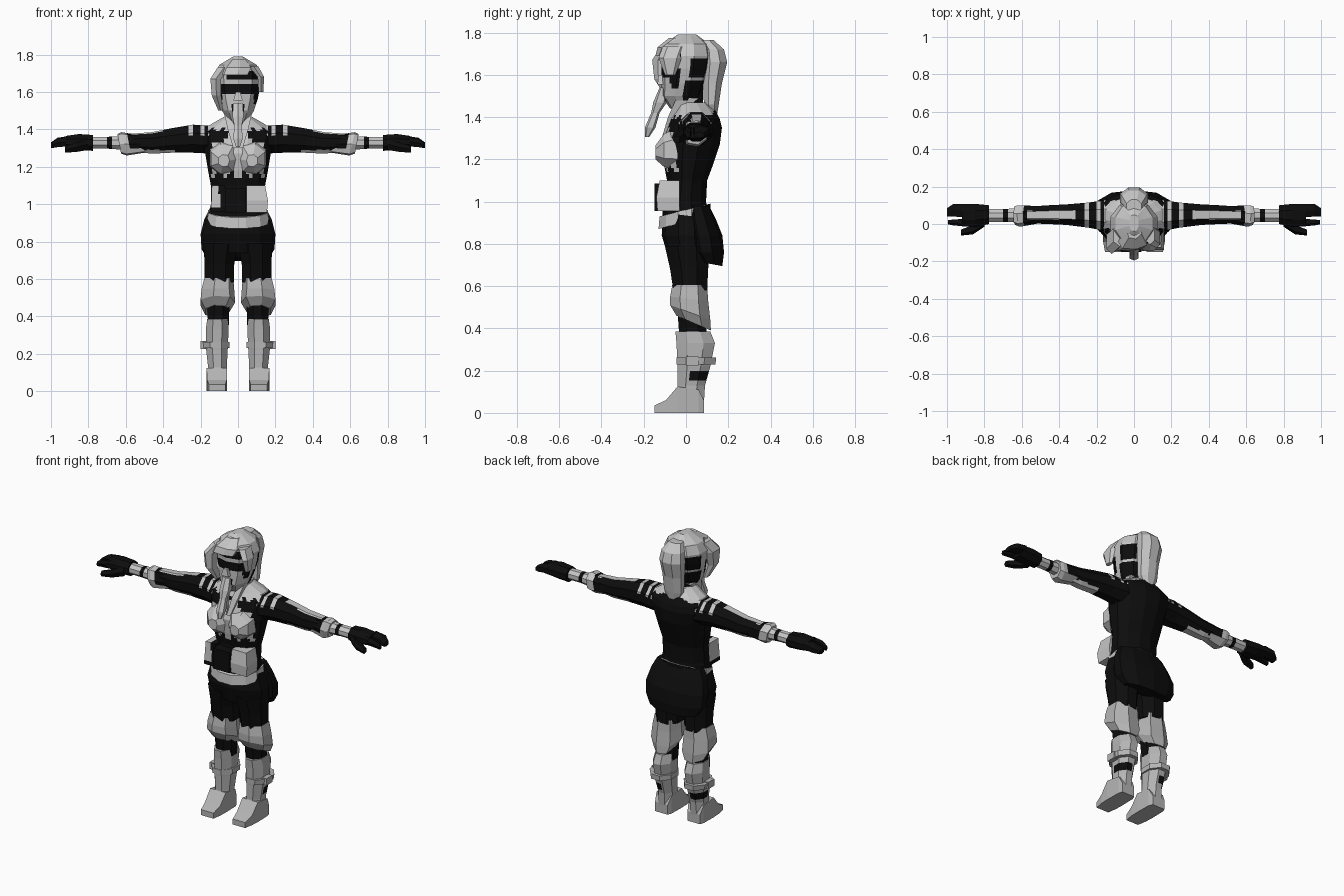
import bpy, bmesh, math


def material(name, v):
    m = bpy.data.materials.new(name)
    m.diffuse_color = (v, v, v, 1)
    return m


MATS = [material("black cloth", 0.004), material("light grey", 0.56), material("mid grey", 0.46)]
BLACK, LIGHT, MID = 0, 1, 2


def loft(name, axis, rings, n=8, color=BLACK, mirror=False, cuts=0, rule=None):
    """Rings are (t, a0, a1, b0, b1[, tilt]): position on the axis, then bounds on the other two axes."""
    bm = bmesh.new()
    loops = []
    k = 1 / math.cos(math.pi / n)
    for r in rings:
        t, a0, a1, b0, b1 = r[:5]
        tilt = r[5] if len(r) > 5 else 0
        loop = []
        for i in range(n):
            th = 2 * math.pi * (i + 0.5) / n
            ca = max(-1, min(1, math.cos(th) * k))
            cb = max(-1, min(1, math.sin(th) * k))
            a = (a0 + a1) / 2 + (a1 - a0) / 2 * ca
            b = (b0 + b1) / 2 + (b1 - b0) / 2 * cb
            u = t + tilt * cb
            loop.append(bm.verts.new({'z': (a, b, u), 'x': (u, a, b), 'y': (a, u, b)}[axis]))
        loops.append(loop)
    for p, q in zip(loops, loops[1:]):
        for i in range(n):
            j = (i + 1) % n
            bm.faces.new((p[i], p[j], q[j], q[i]))
    bm.faces.new(loops[0])
    bm.faces.new(loops[-1])
    if cuts:
        bmesh.ops.subdivide_edges(bm, edges=bm.edges[:], cuts=cuts, use_grid_fill=True)
    bmesh.ops.recalc_face_normals(bm, faces=bm.faces[:])
    for f in bm.faces:
        f.material_index = rule(f.calc_center_median()) if rule else color
    me = bpy.data.meshes.new(name)
    bm.to_mesh(me)
    bm.free()
    for m in MATS:
        me.materials.append(m)
    ob = bpy.data.objects.new(name, me)
    bpy.context.collection.objects.link(ob)
    if mirror:
        ob.modifiers.new("mirror", 'MIRROR').use_mirror_merge = False
    return ob


def zigzag(v, period):
    """Triangle wave, 0 at multiples of the period and 1 halfway between."""
    f = (v / period) % 1
    return 1 - abs(2 * f - 1)


# --- torso: pale jagged chest and shoulder yoke on a black suit
def torso_rule(c):
    x, y, z = abs(c.x), c.y, c.z
    if z > 1.375 and y < 0.13:
        return LIGHT if z > 1.385 + 0.03 * zigzag(x + y, 0.07) else BLACK
    if y < -0.03 and x < 0.14 and z > 1.13 + 0.06 * zigzag(x, 0.07):
        return BLACK if x > 0.065 and z > 1.325 else LIGHT
    return BLACK


loft("torso", 'z', [
    (0.90, -.165, .165, -.11, .11), (1.00, -.145, .145, -.10, .095),
    (1.10, -.145, .145, -.09, .10), (1.18, -.16, .16, -.105, .13),
    (1.27, -.175, .175, -.115, .16), (1.35, -.20, .20, -.085, .17),
    (1.39, -.20, .20, -.07, .16), (1.43, -.14, .14, -.05, .14),
    (1.47, -.07, .07, -.04, .10)], n=12, cuts=3, rule=torso_rule)
loft("bust", 'y', [(-.04, .0, .15, 1.15, 1.35), (-.105, .005, .145, 1.165, 1.32),
                   (-.145, .045, .105, 1.20, 1.265)], n=7, color=LIGHT, mirror=True)
loft("neck", 'z', [(1.42, -.06, .06, -.05, .08), (1.56, -.055, .055, -.05, .08)], n=8)
# open collar running down to the breastbone
loft("collar", 'z', [(1.30, .0, .025, -.115, -.09), (1.40, .015, .055, -.085, -.04),
                     (1.49, .04, .075, -.045, .06)], n=4, color=LIGHT, mirror=True)

# --- waist: buckle, pouches, sagging belt
loft("buckle", 'z', [(.955, -.07, .04, -.15, -.05), (1.085, -.07, .04, -.15, -.05)], n=4)
loft("right_pouch", 'z', [(.955, .045, .155, -.135, -.03), (1.02, .045, .16, -.14, -.03),
                          (1.10, .045, .145, -.125, -.03)], n=4, color=LIGHT)
loft("left_pouch", 'z', [(.96, -.145, -.07, -.135, -.03), (1.10, -.14, -.07, -.125, -.03)], n=4, cuts=5,
     rule=lambda c: BLACK if c.x > -.10 or c.z < .99 else LIGHT)
loft("belt", 'z', [(.905, -.165, .165, -.13, .115, .035), (.96, -.16, .16, -.125, .115, .03)],
     n=12, cuts=3, rule=lambda c: LIGHT if c.y < .07 or abs(c.x) > .10 else BLACK)

# --- hips, shorts and coat tail
loft("hips", 'z', [(.74, -.18, .18, -.085, .11), (.84, -.19, .19, -.115, .12),
                   (.96, -.155, .155, -.11, .11)], n=10)
loft("thigh", 'z', [(.58, .022, .178, -.06, .10), (.68, .02, .178, -.075, .105),
                    (.79, .0, .185, -.10, .11)], n=8, mirror=True)
loft("coat_tail", 'z', [(.705, -.16, .16, .06, .172, -.01), (.76, -.195, .195, .015, .18),
                        (.84, -.20, .20, .0, .172), (.92, -.18, .18, -.01, .14),
                        (.98, -.15, .15, .0, .11)], n=10)

# --- knees and boots
loft("knee", 'z', [(.34, .05, .16, -.03, .10), (.48, .045, .165, -.04, .09)], n=8, mirror=True)
loft("knee_guard", 'z', [(.425, .045, .175, -.045, .118, -.035), (.475, .015, .20, -.075, .115, -.035),
                         (.54, .02, .195, -.075, .105, -.01), (.605, .025, .18, -.065, .10)],
     n=7, color=MID, mirror=True)


def boot_rule(c):
    return BLACK if .155 < c.z < .195 and c.y > .02 and c.x > .10 else MID


loft("boot_shaft", 'z', [(.05, .06, .165, -.05, .085), (.13, .06, .16, -.04, .09),
                         (.22, .055, .17, -.04, .115), (.33, .05, .172, -.045, .137),
                         (.385, .055, .165, -.05, .115)], n=8, cuts=3, mirror=True, rule=boot_rule)
loft("boot_strap", 'z', [(.23, .045, .19, -.045, .14), (.262, .045, .195, -.045, .142)],
     n=8, color=MID, mirror=True)
loft("strap_clip", 'z', [(.225, .165, .20, .0, .06), (.268, .165, .20, .0, .06)], n=4, color=MID, mirror=True)
loft("foot", 'y', [(-.15, .068, .155, 0, .035), (-.095, .06, .165, 0, .06), (-.04, .058, .168, 0, .125),
                   (.06, .06, .166, 0, .11), (.085, .07, .158, 0, .06)], n=4, color=MID, mirror=True)


# --- arms: black sleeves with pale seams and shoulder stripes
def sleeve_rule(c):
    if c.x < .29 and c.z > 1.37 and zigzag(c.x, .055) > .5:
        return LIGHT
    low = c.z < 1.29 and .34 < c.x
    seam = c.z > 1.36 and .32 < c.x < .56 and .025 < c.y < .07
    return LIGHT if low or seam else BLACK


loft("sleeve", 'x', [(.14, -.04, .13, 1.27, 1.42), (.24, -.02, .115, 1.275, 1.425),
                     (.36, -.005, .105, 1.275, 1.405), (.46, .0, .10, 1.27, 1.385),
                     (.60, .005, .09, 1.285, 1.375)], n=8, cuts=4, mirror=True, rule=sleeve_rule)
loft("cuff", 'x', [(.50, .005, .095, 1.275, 1.365), (.61, -.015, .10, 1.26, 1.385, .015),
                   (.635, -.005, .095, 1.27, 1.375, .01)], n=7, mirror=True, cuts=3,
     rule=lambda c: LIGHT if c.x > .585 or c.z < 1.30 else BLACK)
loft("wrist", 'x', [(.60, .01, .085, 1.29, 1.365), (.70, .012, .08, 1.297, 1.36),
                    (.79, .012, .08, 1.297, 1.36)], n=8, mirror=True, cuts=3,
     rule=lambda c: BLACK if .675 < c.x < .705 else LIGHT)
# gloves
loft("palm", 'x', [(.775, -.0, .10, 1.285, 1.37), (.85, -.015, .108, 1.29, 1.375),
                   (.92, -.012, .108, 1.30, 1.365)], n=8, mirror=True)
loft("fingers", 'x', [(.90, .035, .108, 1.31, 1.365), (.965, .04, .108, 1.305, 1.355),
                      (1.0, .04, .085, 1.30, 1.33)], n=6, mirror=True)
loft("index_finger", 'x', [(.90, -.012, .028, 1.31, 1.36), (.965, -.008, .024, 1.305, 1.35),
                           (.995, -.002, .02, 1.30, 1.33)], n=5, mirror=True)
loft("thumb", 'x', [(.80, -.015, .03, 1.29, 1.35), (.86, -.055, -.005, 1.28, 1.33),
                    (.925, -.062, -.03, 1.275, 1.31)], n=5, mirror=True)


# --- head with dark eye mask, mouth and shaved patches
def head_rule(c):
    x, y, z = c.x, c.y, c.z
    if y < -.03:
        brow = 1.665 < z < 1.715 and -.06 < x
        eyes = 1.585 < z < 1.648 and abs(x) < .12
        mouth = 1.47 < z < 1.53 and abs(x) < .03
        cheek = 1.53 < z < 1.60 and abs(x) > .085
        return BLACK if brow or eyes or mouth or cheek else LIGHT
    patch = .02 < y < .115 and 1.585 < z < 1.68 and abs(x) > .055
    nape = y > -.01 and z < 1.57
    return BLACK if patch or nape else LIGHT


loft("head", 'z', [(1.44, -.05, .05, -.075, .05), (1.50, -.085, .085, -.115, .07),
                   (1.56, -.105, .105, -.115, .09), (1.63, -.12, .12, -.115, .11),
                   (1.69, -.125, .125, -.12, .12), (1.745, -.10, .10, -.105, .11),
                   (1.79, -.025, .025, -.04, .05)], n=10, cuts=4, rule=head_rule)
loft("nose", 'z', [(1.555, -.025, .025, -.135, -.10), (1.60, -.012, .012, -.13, -.10)], n=4, color=LIGHT)
# hair: fringe locks, gathered tail, chin braid
loft("left_lock", 'z', [(1.50, -.105, -.08, -.10, -.05), (1.58, -.14, -.09, -.15, -.06),
                        (1.67, -.148, -.09, -.16, -.03), (1.73, -.11, -.04, -.12, .0)], n=6, color=LIGHT)
loft("right_lock", 'z', [(1.60, .11, .135, -.10, -.05), (1.68, .105, .14, -.13, -.02),
                         (1.735, .06, .11, -.11, .0)], n=6, color=LIGHT)
loft("fringe", 'z', [(1.69, -.10, .05, -.145, -.08), (1.73, -.085, .07, -.135, -.05),
                     (1.775, -.04, .04, -.08, .02)], n=7, color=LIGHT)
loft("hair_tail", 'z', [(1.40, -.03, .03, .115, .145), (1.46, -.06, .06, .085, .155),
                        (1.56, -.065, .065, .08, .17), (1.66, -.075, .075, .08, .195),
                        (1.72, -.065, .065, .08, .18), (1.765, -.04, .04, .06, .13)], n=8, color=LIGHT)
loft("chin_braid", 'z', [(1.305, -.01, .01, -.195, -.175), (1.35, -.025, .025, -.195, -.145),
                         (1.42, -.02, .02, -.165, -.125), (1.47, -.03, .03, -.155, -.09),
                         (1.54, -.025, .025, -.125, -.09)], n=6, color=LIGHT)
